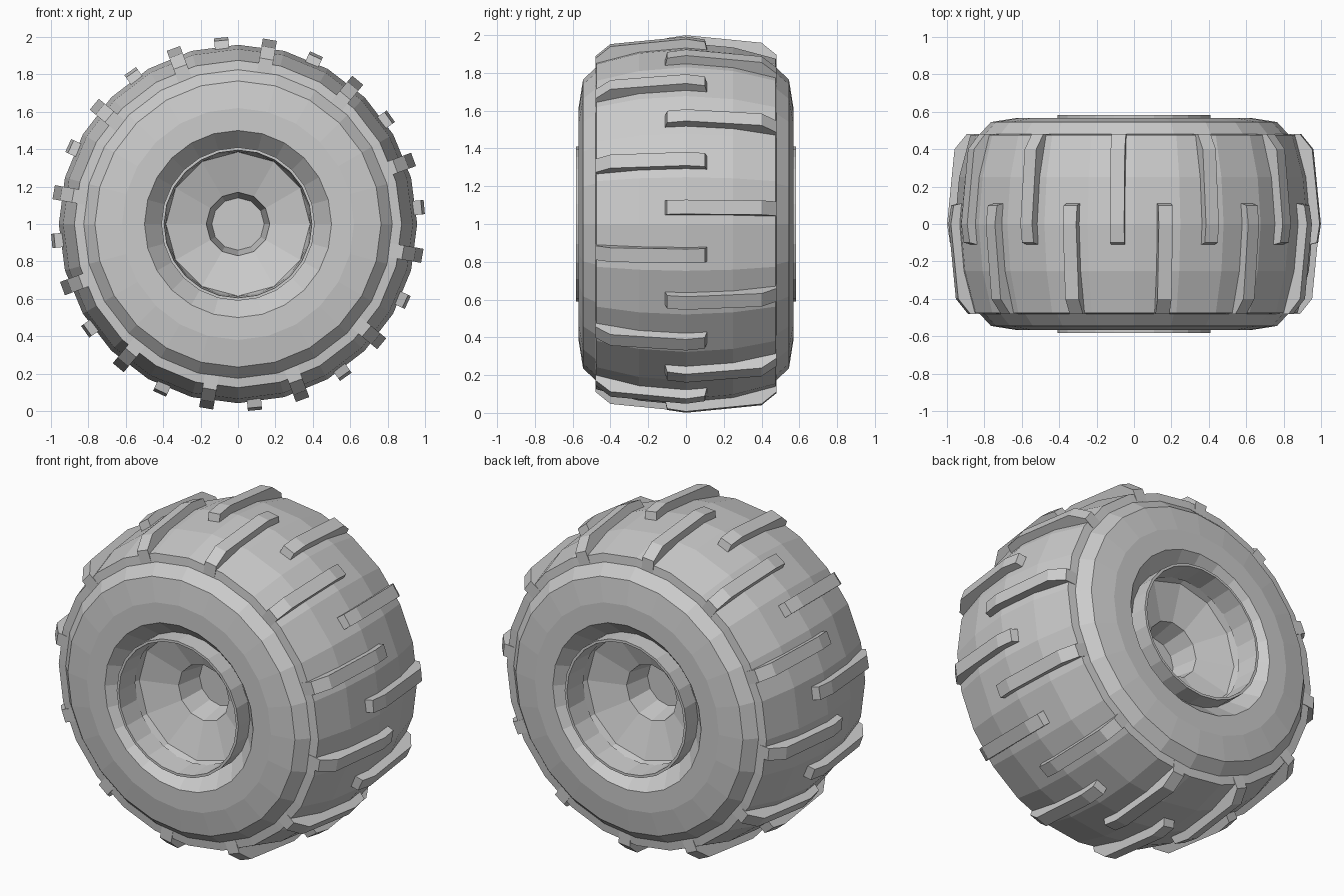
import bpy, bmesh
from math import sin, cos, radians, pi

if "Cube" in bpy.data.objects:
    bpy.data.objects.remove(bpy.data.objects["Cube"])


def finish(bm, name):
    bmesh.ops.recalc_face_normals(bm, faces=bm.faces)
    me = bpy.data.meshes.new(name)
    bm.to_mesh(me)
    bm.free()
    ob = bpy.data.objects.new(name, me)
    bpy.context.collection.objects.link(ob)
    return ob


def at(r, a, y):
    return (r * sin(a), y, 1 + r * cos(a))


def lathe(name, profile, segs, closed=False):
    """Revolve (y, radius) points about the wheel axle; radius 0 becomes a pole."""
    bm = bmesh.new()
    rings = []
    for y, r in profile:
        if r == 0:
            rings.append([bm.verts.new((0, y, 1))] * segs)
        else:
            rings.append([bm.verts.new(at(r, 2 * pi * i / segs, y)) for i in range(segs)])
    pairs = list(zip(rings, rings[1:]))
    if closed:
        pairs.append((rings[-1], rings[0]))
    for a, b in pairs:
        for i in range(segs):
            j = (i + 1) % segs
            quad = list(dict.fromkeys([a[i], a[j], b[j], b[i]]))
            bm.faces.new(quad)
    return finish(bm, name)


# Tyre carcass: crowned tread, shoulder step, bulging sidewall, bead opening
half = [(0, .958), (.25, .935), (.475, .875), (.48, .825), (.545, .765),
        (.568, .62), (.568, .50), (.46, .40)]
lathe("tyre", [(-y, r) for y, r in reversed(half[1:])] + half, 24)

# Tread lugs: two staggered rows of twelve bars
lug_profile = [(-.12, .90), (-.10, .985), (0, 1.0), (.40, .96), (.48, .895), (.48, .82)]
bm = bmesh.new()
w = .038
for side, start in ((1, -5.2), (-1, 9.8)):
    for k in range(12):
        a = radians(start + 30 * k)
        sides = []
        for s in (-w, w):
            sides.append([bm.verts.new((r * sin(a) + s * cos(a), side * y,
                                        1 + r * cos(a) - s * sin(a)))
                          for y, r in lug_profile])
        bm.faces.new(sides[0])
        bm.faces.new(sides[1])
        n = len(lug_profile)
        for i in range(n):
            j = (i + 1) % n
            bm.faces.new((sides[0][i], sides[0][j], sides[1][j], sides[1][i]))
finish(bm, "tread_lugs")

# Rim lip and dished wheel face with a recessed hub socket, on each side
for side, label in ((-1, "front"), (1, "back")):
    lip = [(.44, .41), (.582, .41), (.582, .395), (.44, .385)]
    lathe(label + "_rim_lip", [(side * y, r) for y, r in lip], 24, closed=True)
    dish = [(.45, .40), (.40, .385), (.33, .17), (.17, .14), (.17, 0)]
    lathe(label + "_wheel_dish", [(side * y, r) for y, r in dish], 12)
